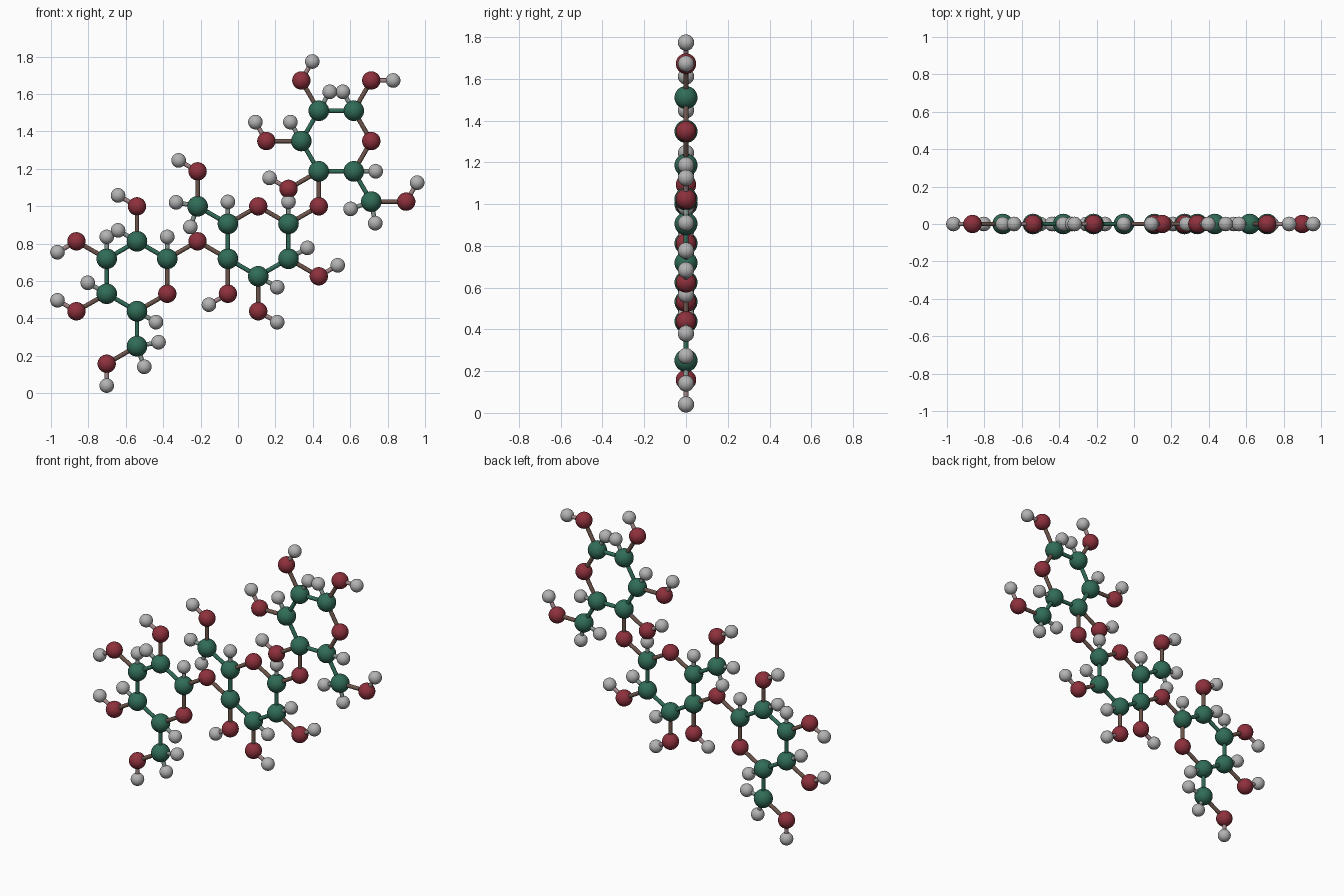
import bpy
from math import radians, cos, sin
from mathutils import Vector

if "Cube" in bpy.data.objects:
    bpy.data.objects.remove(bpy.data.objects["Cube"])

BOND, H_BOND, BOND_R = 0.187, 0.117, 0.012
RADIUS = {"C": 0.055, "O": 0.049, "H": 0.039}
COLOR = {"C": (0.03, 0.15, 0.095), "O": (0.27, 0.03, 0.045), "H": (0.45, 0.45, 0.45)}
LABEL = {"C": "carbon", "O": "oxygen", "H": "hydrogen"}
meshes, mats = {}, {}


def material(a, b):
    # Bonds use the average of their two end colours
    key = "".join(sorted(a + b))
    if key not in mats:
        m = bpy.data.materials.new("mat_" + key)
        m.diffuse_color = tuple((p + q) / 2 for p, q in zip(COLOR[a], COLOR[b])) + (1,)
        m.use_nodes = True
        m.node_tree.nodes["Principled BSDF"].inputs["Base Color"].default_value = m.diffuse_color
        mats[key] = m
    return mats[key]


def place(key, name, loc, make):
    # Reuse one mesh for every repeated atom
    if key in meshes:
        ob = bpy.data.objects.new(name, meshes[key])
        bpy.context.collection.objects.link(ob)
    else:
        make()
        ob = bpy.context.object
        ob.name = name
        bpy.ops.object.shade_smooth_by_angle()
        meshes[key] = ob.data
    ob.location = loc
    return ob


def atom(kind, pos):
    def make():
        bpy.ops.mesh.primitive_uv_sphere_add(segments=32, ring_count=16, radius=RADIUS[kind])
        bpy.context.object.data.materials.append(material(kind, kind))
    place(kind, LABEL[kind] + "_atom", pos, make)
    return kind, pos


def bond(a, b):
    d = b[1] - a[1]
    key = "".join(sorted(a[0] + b[0])) + str(round(d.length, 3))

    def make():
        bpy.ops.mesh.primitive_cylinder_add(vertices=16, radius=BOND_R, depth=d.length)
        bpy.context.object.data.materials.append(material(a[0], b[0]))
    ob = place(key, "bond", (a[1] + b[1]) / 2, make)
    ob.rotation_euler = d.to_track_quat("Z", "Y").to_euler()


def step(pos, ang, length=BOND):
    return pos + length * Vector((cos(radians(ang)), 0, sin(radians(ang))))


def grow(parent, kind, ang):
    new = atom(kind, step(parent[1], ang, H_BOND if kind == "H" else BOND))
    bond(parent, new)
    return new


def hydroxyl(parent, ang, h_ang):
    grow(grow(parent, "O", ang), "H", h_ang)


def hydroxymethyl(parent, ang, o_ang, h_ang):
    c = grow(parent, "C", ang)
    hydroxyl(c, o_ang, h_ang)
    # The two hydrogens straddle the direction opposite the other bonds
    gap = step(step(Vector(), ang + 180), o_ang)
    from math import atan2, degrees
    mid = degrees(atan2(-gap.z, -gap.x))
    for s in (-40.5, 40.5):
        grow(c, "H", mid + s)


def ring(center, start, oxygen):
    r = {a: atom("O" if a == oxygen else "C", step(center, a))
         for a in range(start, 360, 60)}
    for a in r:
        bond(r[a], r[(a + 60) % 360])
    return r


# Three sugar rings
left = ring(Vector((-0.54, 0, 0.625)), 30, 330)
middle = ring(Vector((0.108, 0, 0.812)), 30, 90)
right = ring(Vector((0.5255, 0, 1.348)), 0, 0)

# Bridging oxygens
bond(grow(left[30], "O", 30), middle[210])
bond(grow(middle[30], "O", 30), right[240])

# Ring hydrogens: ring, corner, direction
for r, v, a in [(left, 30, 90), (left, 90, 150), (left, 150, 90), (left, 210, 150),
                (left, 270, -30), (middle, 150, 90), (middle, 30, 90),
                (middle, 330, 30), (middle, 270, -30), (right, 300, 0),
                (right, 60, 120), (right, 120, 60), (right, 180, 120)]:
    grow(r[v], "H", a)

# Hydroxyl groups point straight out of most corners
for r, v, a, h in [(left, 90, 90, 150), (left, 150, 150, 210), (left, 210, 210, 150),
                   (middle, 210, 270, 210), (middle, 330, -30, 30),
                   (middle, 270, 270, -30), (right, 240, 210, 150),
                   (right, 60, 60, 0), (right, 120, 120, 60), (right, 180, 180, 120)]:
    hydroxyl(r[v], a, h)

# Carbon side arms
hydroxymethyl(left[270], 270, 210, 270)
hydroxymethyl(middle[150], 150, 90, 150)
hydroxymethyl(right[300], 300, 0, 60)
